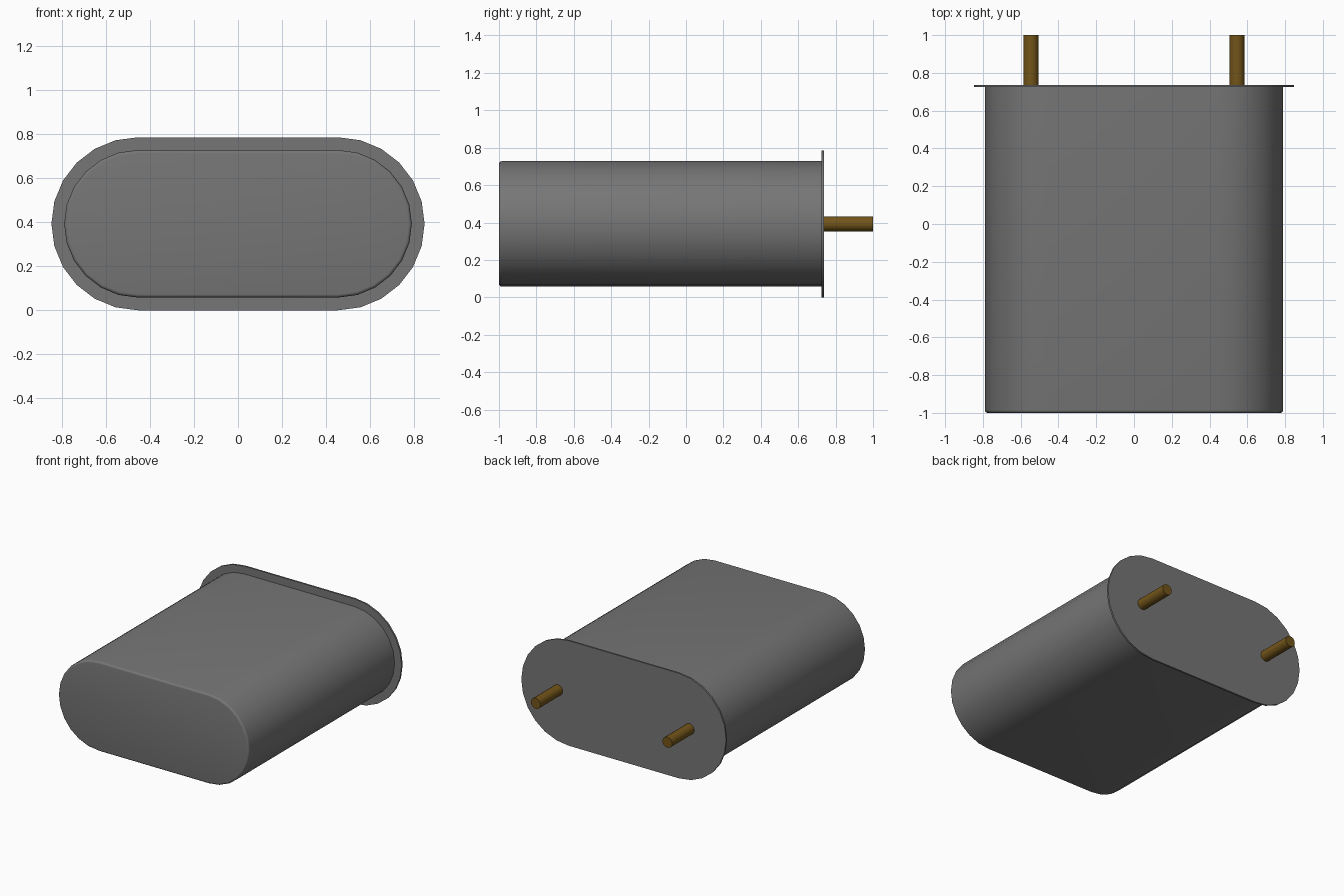
import bpy
import bmesh
import math
from mathutils import Matrix

cube = bpy.data.objects.get("Cube")
if cube:
    bpy.data.objects.remove(cube, do_unlink=True)

MID_Z = 0.393      # height of the long axis
STRAIGHT = 0.455   # half length of the flat sides


def material(name, color):
    mat = bpy.data.materials.new(name)
    mat.use_nodes = True
    mat.diffuse_color = color
    mat.node_tree.nodes["Principled BSDF"].inputs["Base Color"].default_value = color
    return mat


def finish(bm, name, mat, angle=35):
    bmesh.ops.recalc_face_normals(bm, faces=bm.faces)
    mesh = bpy.data.meshes.new(name)
    bm.to_mesh(mesh)
    bm.free()
    obj = bpy.data.objects.new(name, mesh)
    bpy.context.collection.objects.link(obj)
    mesh.materials.append(mat)
    bpy.ops.object.select_all(action='DESELECT')
    obj.select_set(True)
    bpy.context.view_layer.objects.active = obj
    bpy.ops.object.shade_smooth_by_angle(angle=math.radians(angle))
    return obj


def ring(bm, radius, y, steps=12):
    """Stadium outline: two half circles joined by straight sides."""
    verts = []
    for side in (1, -1):
        for i in range(steps + 1):
            a = math.pi * i / steps - math.pi / 2
            verts.append(bm.verts.new((side * (STRAIGHT + radius * math.cos(a)), y,
                                       MID_Z + side * radius * math.sin(a))))
    return verts


def stadium_solid(name, sections, mat):
    """Loft stadium outlines given as (radius, y), capped at both ends."""
    bm = bmesh.new()
    rings = [ring(bm, r, y) for r, y in sections]
    for a, b in zip(rings, rings[1:]):
        for i in range(len(a)):
            j = (i + 1) % len(a)
            bm.faces.new((a[i], a[j], b[j], b[i]))
    bm.faces.new(rings[0])
    bm.faces.new(rings[-1])
    return finish(bm, name, mat)


def pin(name, x, mat):
    bm = bmesh.new()
    place = Matrix.Translation((x, 0.865, MID_Z)) @ Matrix.Rotation(math.pi / 2, 4, 'X')
    bmesh.ops.create_cone(bm, cap_ends=True, segments=16, radius1=0.04,
                          radius2=0.04, depth=0.27, matrix=place)
    return finish(bm, name, mat)


metal = material("grey metal", (0.18, 0.18, 0.18, 1))
brass = material("dark brass", (0.17, 0.09, 0.01, 1))

# Can with a small rounded front edge
edge = 0.015
corner = [(0.335 - edge * (1 - math.sin(a)), -1 + edge * (1 - math.cos(a)))
          for a in (math.pi / 2 * i / 4 for i in range(5))]
stadium_solid("can_body", corner + [(0.335, 0.73)], metal)

# Thin flange closing the back
stadium_solid("base_flange", [(0.393, 0.724), (0.393, 0.737)], metal)

# Two lead pins
for label, x in (("left", 0.545), ("right", -0.545)):
    pin(label + "_pin", x, brass)
